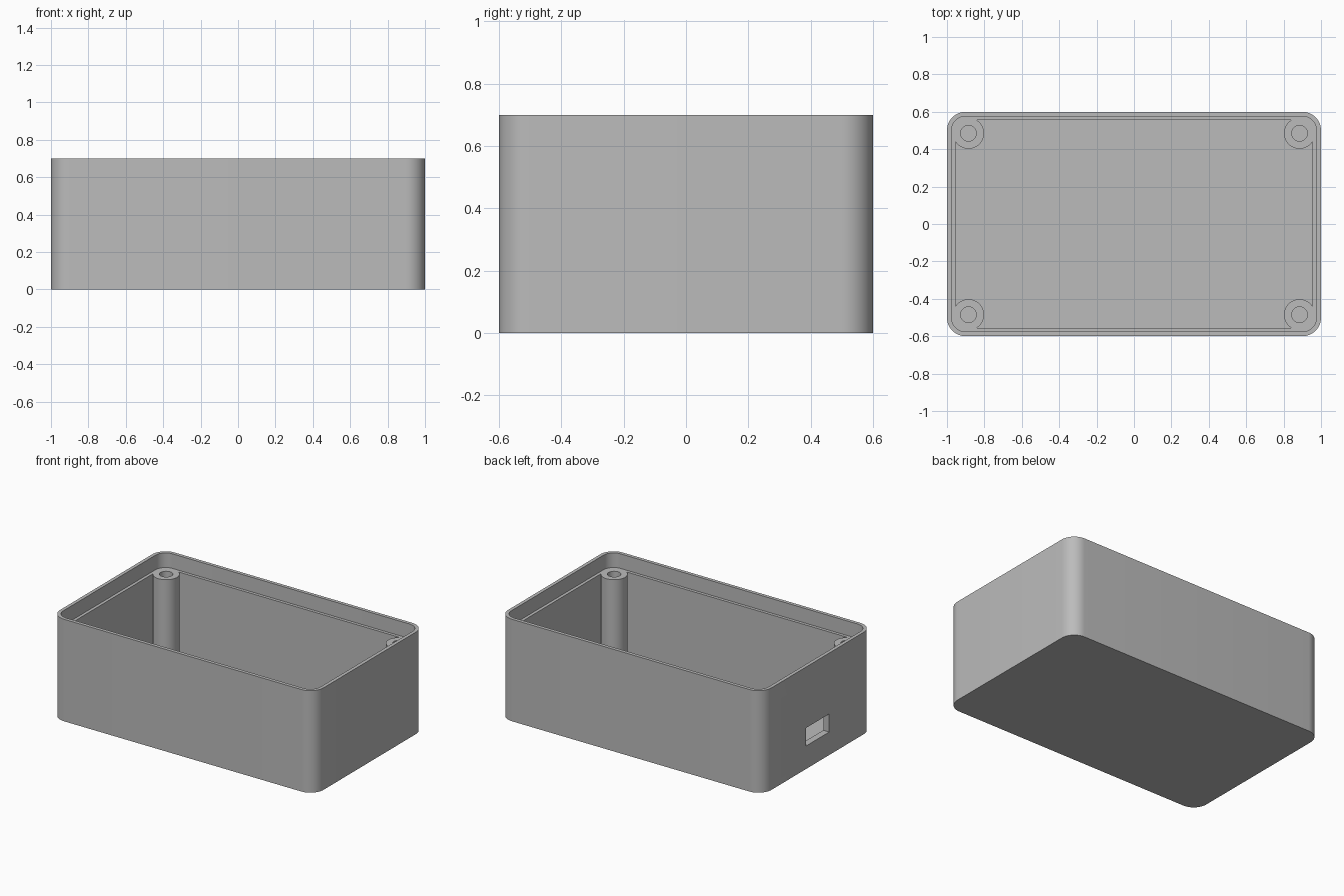
import bpy
import bmesh
from math import cos, sin, pi

LENGTH, WIDTH, HEIGHT = 2.0, 1.2, 0.7
RADIUS, LIP, WALL, FLOOR = 0.1, 0.024, 0.045, 0.05
LEDGE_Z = 0.6
BOSS_X, BOSS_Y, BOSS_R, SCREW_R = 0.885, 0.485, 0.083, 0.042

old = bpy.data.objects.get("Cube")
if old:
    bpy.data.objects.remove(old, do_unlink=True)

grey = bpy.data.materials.new("plain grey")
grey.use_nodes = True
colour = (0.5, 0.5, 0.5, 1)
grey.diffuse_color = colour
grey.node_tree.nodes["Principled BSDF"].inputs["Base Color"].default_value = colour


def prism(name, outline, z0, z1):
    """Extrude a closed outline from z0 to z1."""
    bm = bmesh.new()
    face = bm.faces.new([bm.verts.new((x, y, z0)) for x, y in outline])
    up = bmesh.ops.extrude_face_region(bm, geom=[face])["geom"]
    moved = [v for v in up if isinstance(v, bmesh.types.BMVert)]
    bmesh.ops.translate(bm, verts=moved, vec=(0, 0, z1 - z0))
    bmesh.ops.recalc_face_normals(bm, faces=bm.faces)
    mesh = bpy.data.meshes.new(name)
    bm.to_mesh(mesh)
    bm.free()
    mesh.materials.append(grey)
    obj = bpy.data.objects.new(name, mesh)
    bpy.context.collection.objects.link(obj)
    return obj


def rounded(inset, steps=12):
    """Rounded rectangle, inset from the outer wall."""
    cx, cy, r = LENGTH / 2 - RADIUS, WIDTH / 2 - RADIUS, RADIUS - inset
    points = []
    for corner, (sx, sy) in enumerate([(1, 1), (-1, 1), (-1, -1), (1, -1)]):
        for i in range(steps + 1):
            a = (corner + i / steps) * pi / 2
            points.append((sx * cx + r * cos(a), sy * cy + r * sin(a)))
    return points


def circle(x, y, r, sides=48):
    return [(x + r * cos(2 * pi * i / sides), y + r * sin(2 * pi * i / sides))
            for i in range(sides)]


def cut(target, cutter):
    """Subtract the cutter and discard it."""
    cutter.hide_render = True
    mod = target.modifiers.new("cut", 'BOOLEAN')
    mod.operation = 'DIFFERENCE'
    mod.solver = 'EXACT'
    mod.object = cutter
    bpy.context.view_layer.objects.active = target
    bpy.ops.object.modifier_apply(modifier=mod.name)
    bpy.data.objects.remove(cutter, do_unlink=True)


# Outer shell and the recess for the lid
body = prism("enclosure_body", rounded(0), 0, HEIGHT)
cut(body, prism("lid_recess", rounded(LIP), LEDGE_Z, HEIGHT + 0.1))

# Main cavity, leaving a round screw boss in each corner
corners = [(sx * BOSS_X, sy * BOSS_Y) for sx in (-1, 1) for sy in (-1, 1)]
cavity = prism("cavity", rounded(WALL), FLOOR, LEDGE_Z + 0.05)
for x, y in corners:
    cut(cavity, prism("boss_column", circle(x, y, BOSS_R), -0.1, HEIGHT + 0.1))
cut(body, cavity)

# Screw holes down the bosses
for x, y in corners:
    cut(body, prism("screw_hole", circle(x, y, SCREW_R, 32), FLOOR, HEIGHT))

# Rectangular cable port through the right end wall
port = [(-1.1, -0.125), (-0.9, -0.125), (-0.9, 0.125), (-1.1, 0.125)]
cut(body, prism("cable_port", port, 0.158, 0.282))

# Smooth round corners, crisp edges
bpy.ops.object.select_all(action='DESELECT')
body.select_set(True)
bpy.context.view_layer.objects.active = body
bpy.ops.object.shade_smooth_by_angle(angle=pi / 6)
